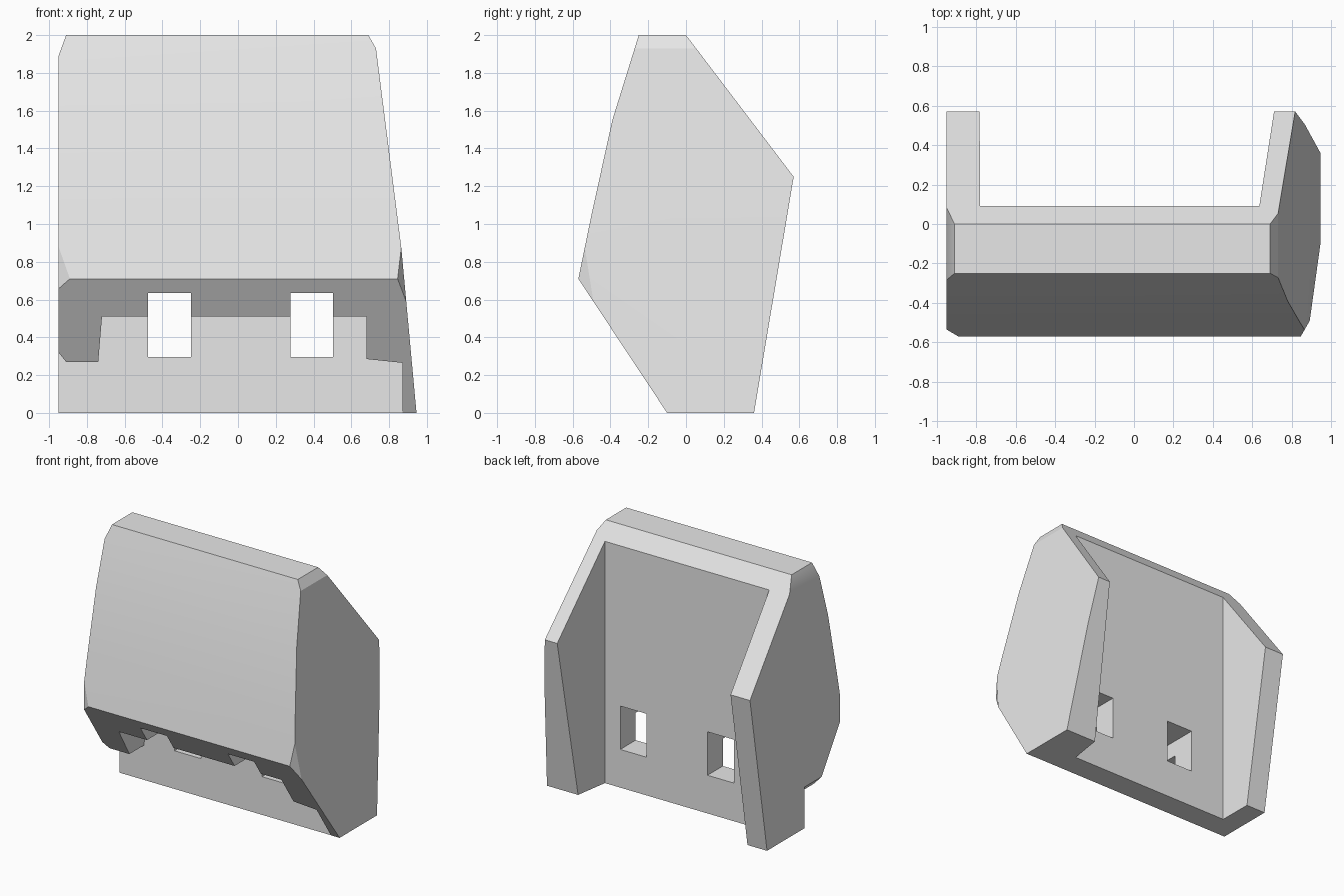
import bpy
import bmesh
import math
from mathutils import Vector

cube = bpy.data.objects.get("Cube")
if cube:
    bpy.data.objects.remove(cube, do_unlink=True)

grey = bpy.data.materials.new("plain_grey")
grey.use_nodes = True
grey.diffuse_color = (0.8, 0.8, 0.8, 1)
grey.node_tree.nodes["Principled BSDF"].inputs["Base Color"].default_value = (0.8, 0.8, 0.8, 1)


def prism(name, points, axis, low, high, planes=()):
    """Extrude a 2D outline along an axis, then trim it with (point, normal) planes."""
    bm = bmesh.new()
    verts = []
    for a, b in points:
        co = [a, b]
        co.insert(axis, low)
        verts.append(bm.verts.new(co))
    face = bm.faces.new(verts)
    grown = bmesh.ops.extrude_face_region(bm, geom=[face])["geom"]
    shift = Vector((0, 0, 0))
    shift[axis] = high - low
    bmesh.ops.translate(bm, vec=shift, verts=[g for g in grown if isinstance(g, bmesh.types.BMVert)])
    for point, normal in planes:
        geom = bm.verts[:] + bm.edges[:] + bm.faces[:]
        cut = bmesh.ops.bisect_plane(bm, geom=geom, plane_co=point, plane_no=Vector(normal).normalized(),
                                     clear_outer=True)["geom_cut"]
        bmesh.ops.holes_fill(bm, edges=[g for g in cut if isinstance(g, bmesh.types.BMEdge)])
    bmesh.ops.recalc_face_normals(bm, faces=bm.faces[:])
    mesh = bpy.data.meshes.new(name)
    bm.to_mesh(mesh)
    bm.free()
    mesh.materials.append(grey)
    obj = bpy.data.objects.new(name, mesh)
    bpy.context.collection.objects.link(obj)
    return obj


# Shell: side profile with a slanted left side and trimmed corners
profile = [(-0.25, 2), (0, 2), (0.57, 1.25), (0.36, 0), (-0.10, 0),
           (-0.57, 0.71), (-0.50, 1.05), (-0.39, 1.55)]
trims = [
    ((0.945, 0, 0), (1, 0, 0.092)),           # slanted side, lower
    ((0.865, 0, 0.87), (1, 0, 0.127)),        # slanted side, upper
    ((-0.91, 0, 2), (-0.11, 0, 0.04)),        # top corners
    ((0.69, 0, 2), (0.07, 0, 0.04)),
    ((-0.89, -0.57, 0), (-0.035, -0.06, 0)),  # front corners
    ((0.845, -0.57, 0), (0.035, -0.02, 0)),
]
shell = prism("shell", profile, 0, -0.95, 1.2, trims)

# Back channel, open at top and bottom
channel = [(-0.78, 0.09), (0.635, 0.09), (0.777, 1.0), (-0.785, 1.0)]
cutters = [prism("channel_cutter", channel, 2, -0.1, 2.2)]

# Stepped recess under the front lip
recess = [(-1.1, -0.1), (-1.1, 0.507), (-0.91, 0.27), (-0.74, 0.27), (-0.72, 0.51),
          (0.68, 0.51), (0.68, 0.285), (0.87, 0.265), (0.87, -0.1)]
cutters.append(prism("recess_cutter", recess, 1, -1, -0.099))

# Two windows through the wall
for left, right in ((-0.477, -0.248), (0.277, 0.503)):
    window = [(left, 0.297), (right, 0.297), (right, 0.635), (left, 0.635)]
    cutters.append(prism("window_cutter", window, 1, -1, 1))

bpy.context.view_layer.objects.active = shell
for cutter in cutters:
    cutter.hide_render = True
    mod = shell.modifiers.new("cut", 'BOOLEAN')
    mod.operation = 'DIFFERENCE'
    mod.solver = 'EXACT'
    mod.object = cutter
    bpy.ops.object.modifier_apply(modifier=mod.name)
    bpy.data.objects.remove(cutter, do_unlink=True)

# Soft front panel, crisp edges elsewhere
for obj in bpy.context.selected_objects:
    obj.select_set(False)
shell.select_set(True)
bpy.ops.object.shade_smooth_by_angle(angle=math.radians(20))
